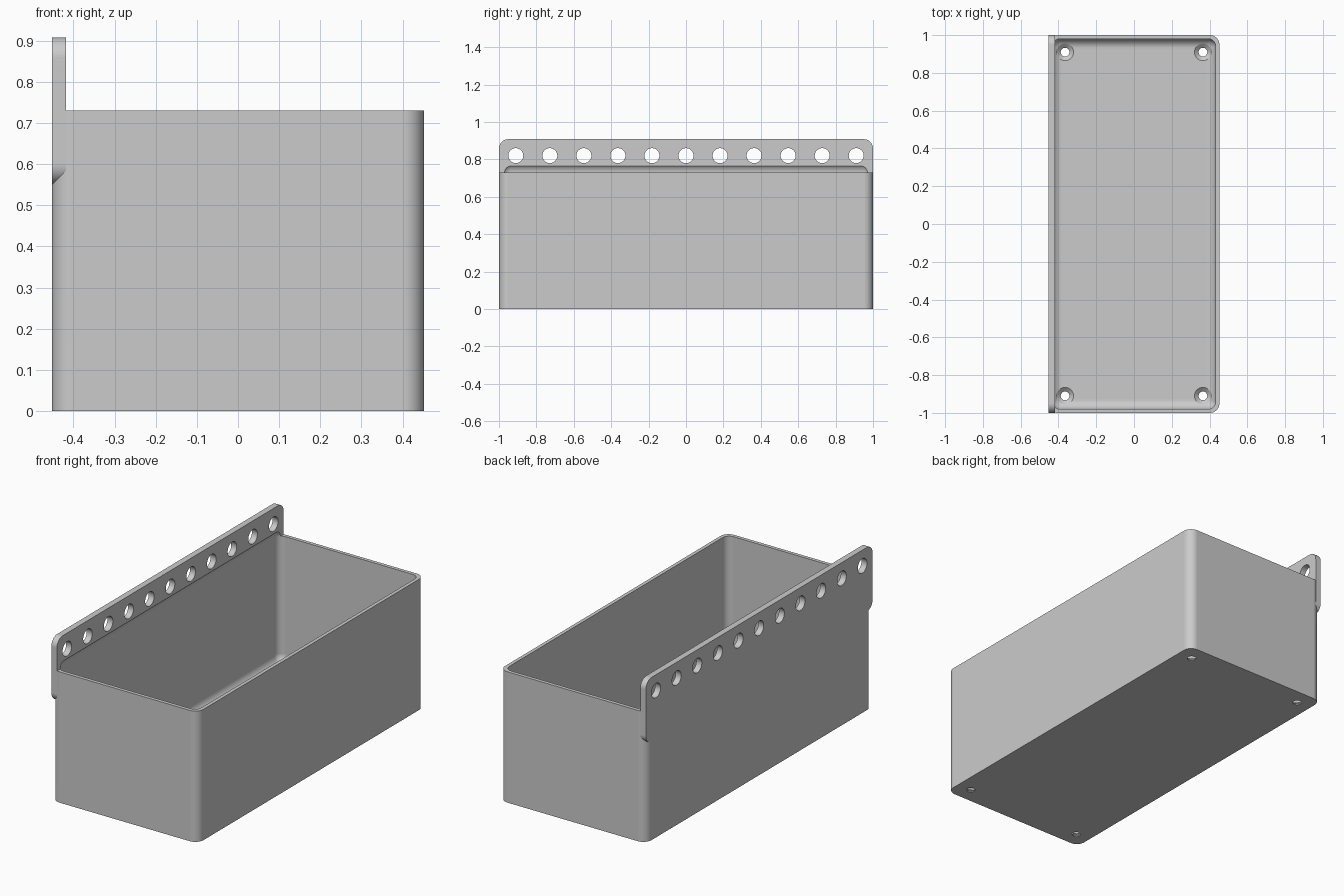
import bpy
import bmesh
from math import cos, sin, pi, sqrt
from mathutils import Matrix, Vector

cube = bpy.data.objects.get("Cube")
if cube:
    bpy.data.objects.remove(cube, do_unlink=True)

HX, HY, RIM = 0.452, 1.0, 0.73          # half width, half length, rim height
WALL, FLOOR, CORNER, FILLET = 0.02, 0.025, 0.05, 0.05
PLATE_T, PLATE_LOW, PLATE_TOP = 0.034, 0.55, 0.908

grey = bpy.data.materials.new("Plain grey")
grey.use_nodes = True
grey.diffuse_color = (0.6, 0.6, 0.6, 1)
grey.node_tree.nodes["Principled BSDF"].inputs["Base Color"].default_value = grey.diffuse_color

# Local x, y, z become world y, z, x
SIDEWAYS = Matrix(((0, 0, 1, 0), (1, 0, 0, 0), (0, 1, 0, 0), (0, 0, 0, 1)))


def rounded_rect(hx, hy, r, z, cx=0, cy=0, steps=10):
    pts = []
    for q, (sx, sy) in enumerate(((1, 1), (-1, 1), (-1, -1), (1, -1))):
        for i in range(steps + 1):
            a = (q + i / steps) * pi / 2
            pts.append(Vector((cx + sx * (hx - r) + r * cos(a),
                               cy + sy * (hy - r) + r * sin(a), z)))
    return pts


def circle(r, z, cx, cy, n=40):
    return [Vector((cx + r * cos(2 * pi * i / n), cy + r * sin(2 * pi * i / n), z))
            for i in range(n)]


def loft(name, rings, matrix=Matrix()):
    """Closed solid skinned through rings of equal point count."""
    bm = bmesh.new()
    loops = [[bm.verts.new(matrix @ p) for p in ring] for ring in rings]
    for a, b in zip(loops, loops[1:]):
        for i in range(len(a)):
            j = (i + 1) % len(a)
            bm.faces.new((a[i], a[j], b[j], b[i]))
    bm.faces.new(loops[0][::-1])
    bm.faces.new(loops[-1])
    bmesh.ops.recalc_face_normals(bm, faces=bm.faces)
    mesh = bpy.data.meshes.new(name)
    bm.to_mesh(mesh)
    bm.free()
    obj = bpy.data.objects.new(name, mesh)
    bpy.context.collection.objects.link(obj)
    mesh.materials.append(grey)
    return obj


def combine(target, other, operation):
    mod = target.modifiers.new(operation.title(), "BOOLEAN")
    mod.operation, mod.solver, mod.object = operation, "EXACT", other
    bpy.context.view_layer.objects.active = target
    bpy.ops.object.modifier_apply(modifier=mod.name)
    bpy.data.objects.remove(other, do_unlink=True)


# Outer block with rounded upright corners
bin_body = loft("storage_bin", [rounded_rect(HX, HY, CORNER, z) for z in (0, RIM)])

# Hanging plate along the left-hand side of the front view
mid, half = (PLATE_LOW + PLATE_TOP) / 2, (PLATE_TOP - PLATE_LOW) / 2
plate = loft("hanging_plate", [rounded_rect(HY, half, CORNER, x, cy=mid)
                               for x in (-HX, -HX + PLATE_T)], SIDEWAYS)
combine(bin_body, plate, "UNION")

# Cavity with a filleted floor and a rounded top that undercuts the plate
arc = [i / 10 * pi / 2 for i in range(11)]
profile = [(FILLET * (1 - sin(a)), FLOOR + FILLET * (1 - cos(a))) for a in arc]
profile += [(FILLET * (1 - cos(a)), RIM + FILLET * sin(a)) for a in arc]
cavity = loft("cavity_cutter", [
    rounded_rect(HX - WALL - d, HY - WALL - d, max(0.04 - d * 0.7, 0.005), z)
    for d, z in profile])
combine(bin_body, cavity, "DIFFERENCE")

# Row of round holes through the plate
for i in range(11):
    y = (i - 5) * 0.182
    hole = loft("plate_hole_cutter", [circle(0.04, x, y, 0.82) for x in (-0.5, -0.38)],
                SIDEWAYS)
    combine(bin_body, hole, "DIFFERENCE")

# Countersunk screw holes in the floor corners
for x in (-0.365, 0.365):
    for y in (-0.91, 0.91):
        steps = ((0.023, -0.05), (0.023, 0.006), (0.045, FLOOR), (0.045, 0.12))
        screw = loft("screw_hole_cutter", [circle(r, z, x, y) for r, z in steps])
        combine(bin_body, screw, "DIFFERENCE")

# Smooth curves, crisp edges
bpy.ops.object.select_all(action="DESELECT")
bin_body.select_set(True)
bpy.context.view_layer.objects.active = bin_body
bpy.ops.object.shade_smooth_by_angle(angle=pi / 6)
weighted = bin_body.modifiers.new("Weighted normals", "WEIGHTED_NORMAL")
weighted.keep_sharp = True
